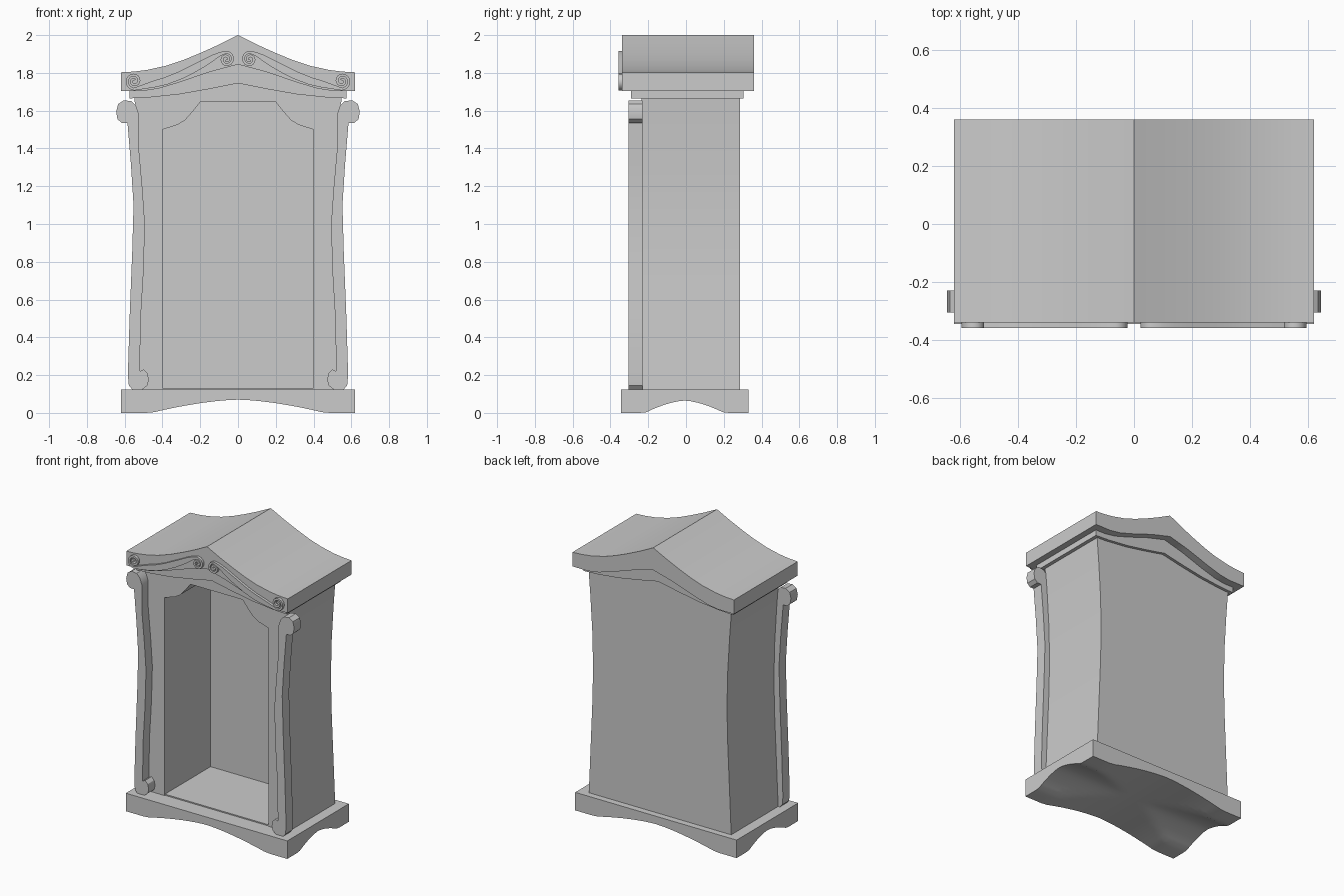
import bpy, bmesh, math
from mathutils import Vector

cube = bpy.data.objects.get("Cube")
if cube:
    bpy.data.objects.remove(cube, do_unlink=True)

grey = bpy.data.materials.new("plain_grey")
grey.use_nodes = True
COLOUR = (0.6, 0.6, 0.6, 1)
grey.diffuse_color = COLOUR
grey.node_tree.nodes["Principled BSDF"].inputs["Base Color"].default_value = COLOUR


def finish(name, bm, angle=30):
    bmesh.ops.recalc_face_normals(bm, faces=bm.faces)
    mesh = bpy.data.meshes.new(name)
    bm.to_mesh(mesh)
    bm.free()
    mesh.materials.append(grey)
    obj = bpy.data.objects.new(name, mesh)
    bpy.context.collection.objects.link(obj)
    bpy.ops.object.select_all(action='DESELECT')
    obj.select_set(True)
    bpy.context.view_layer.objects.active = obj
    bpy.ops.object.shade_smooth_by_angle(angle=math.radians(angle))
    return obj


def prism(name, outline, y0, y1):
    """Extrude an (x, z) outline from y0 to y1."""
    bm = bmesh.new()
    face = bm.faces.new([bm.verts.new((x, y0, z)) for x, z in outline])
    new = bmesh.ops.extrude_face_region(bm, geom=[face], use_keep_orig=True)["geom"]
    for v in new:
        if isinstance(v, bmesh.types.BMVert):
            v.co.y = y1
    return finish(name, bm)


def both(half):
    """Close a right-hand half outline with its mirror image."""
    return half + [(-x, z) for x, z in reversed(half) if abs(x) > 1e-5]


def flip(outline, side):
    return [(side * x, z) for x, z in outline]


def arch(d, width, height):
    t = min(abs(d) / width, 1)
    return height * (1 - t ** 1.6)


# Base: slab with a vaulted underside standing on four corners
bm = bmesh.new()
bmesh.ops.create_grid(bm, x_segments=28, y_segments=20, size=1)
for v in bm.verts:
    v.co.x *= 0.62
    v.co.y *= 0.3375
    v.co.z = max(arch(v.co.x, 0.46, 0.07), arch(v.co.y, 0.21, 0.065))
    v.co.y -= 0.0075
new = bmesh.ops.extrude_face_region(bm, geom=bm.faces[:], use_keep_orig=True)["geom"]
for v in new:
    if isinstance(v, bmesh.types.BMVert):
        v.co.z = 0.125
finish("base", bm)

# Cabinet shell: waisted sides, gabled top, arched opening
shell = [(0, 1.645), (0.2, 1.645), (0.24, 1.595), (0.28, 1.55), (0.32, 1.525), (0.4, 1.5),
         (0.4, 0.12), (0.547, 0.12), (0.535, 0.4), (0.52, 0.75), (0.514, 1.0), (0.52, 1.25),
         (0.535, 1.5), (0.55, 1.69), (0.3, 1.72), (0, 1.78)]
# The ring is split at the middle so each half is a simple outline
for side, label in ((1, "left"), (-1, "right")):
    prism(f"{label}_cabinet_wall", flip(shell, side), -0.235, 0.275)
back = both([(0, 0.12)] + shell[7:])
prism("back_panel", back, 0.27, 0.285)
prism("cabinet_floor", both([(0.41, 0.12), (0.41, 0.133)]), -0.23, 0.272)

# Cornice moulding under the roof
prism("cornice", both([(0, 1.87), (0.3, 1.79), (0.45, 1.74), (0.575, 1.72),
                       (0.575, 1.665), (0.47, 1.67), (0.31, 1.687), (0.15, 1.715), (0, 1.745)]),
      -0.29, 0.305)

# Roof: swept gable
prism("roof", both([(0, 2.0), (0.1, 1.95), (0.2, 1.905), (0.29, 1.868), (0.38, 1.838),
                    (0.48, 1.816), (0.55, 1.807), (0.62, 1.803), (0.62, 1.705), (0.5, 1.705),
                    (0.42, 1.717), (0.31, 1.75), (0.15, 1.805), (0, 1.845)]),
      -0.34, 0.36)

# Pilasters: S-shaped strips, rolled outward above and inward below
pilaster = [(0.56, 0.125), (0.578, 0.145), (0.583, 0.2), (0.574, 0.5), (0.56, 0.85), (0.553, 1.1),
            (0.567, 1.32), (0.585, 1.535), (0.615, 1.535), (0.638, 1.555), (0.645, 1.595),
            (0.635, 1.635), (0.605, 1.655), (0.565, 1.65), (0.54, 1.625), (0.525, 1.58),
            (0.525, 1.4), (0.507, 1.2), (0.493, 1.0), (0.5, 0.75), (0.515, 0.5), (0.52, 0.22),
            (0.5, 0.23), (0.48, 0.21), (0.472, 0.175), (0.48, 0.145), (0.505, 0.125)]
for side, label in ((1, "left"), (-1, "right")):
    prism(f"{label}_pilaster", flip(pilaster, side), -0.305, -0.23)


def spiral(cx, cz, radius, start, turns=1.6, steps=26):
    """Clockwise spiral running inward from the start angle."""
    pts = []
    for i in range(steps + 1):
        t = i / steps
        a = start - t * turns * math.tau
        r = radius * (1 - 0.85 * t)
        pts.append((cx + r * math.cos(a), cz + r * math.sin(a), 0.007))
    return pts


def ribbon(name, path, y0, y1):
    """Solid band following (x, z, half width) points."""
    bm = bmesh.new()
    rings = []
    for i, (x, z, w) in enumerate(path):
        a, b = path[max(i - 1, 0)], path[min(i + 1, len(path) - 1)]
        d = Vector((b[0] - a[0], b[1] - a[1])).normalized() * w
        rings.append([bm.verts.new((x - s * d.y, y, z + s * d.x))
                      for s, y in ((1, y0), (-1, y0), (-1, y1), (1, y1))])
    for p, q in zip(rings, rings[1:]):
        for k in range(4):
            bm.faces.new((p[k], p[(k + 1) % 4], q[(k + 1) % 4], q[k]))
    bm.faces.new(rings[0])
    bm.faces.new(rings[-1])
    return finish(name, bm)


# Gable scrolls: a swelling band with a spiral at each end
outer = spiral(-0.55, 1.757, 0.043, -math.pi / 2)
inner = spiral(-0.062, 1.872, 0.038, math.pi / 2)
band = [(-0.5, 1.727, 0.012), (-0.44, 1.742, 0.018), (-0.38, 1.758, 0.02), (-0.31, 1.785, 0.021),
        (-0.24, 1.82, 0.021), (-0.18, 1.852, 0.019), (-0.13, 1.882, 0.015), (-0.095, 1.9, 0.01)]
path = list(reversed(outer)) + band + inner
for side, label in ((-1, "left"), (1, "right")):
    ribbon(f"{label}_gable_scroll", [(side * x, z, w) for x, z, w in path], -0.358, -0.335)
